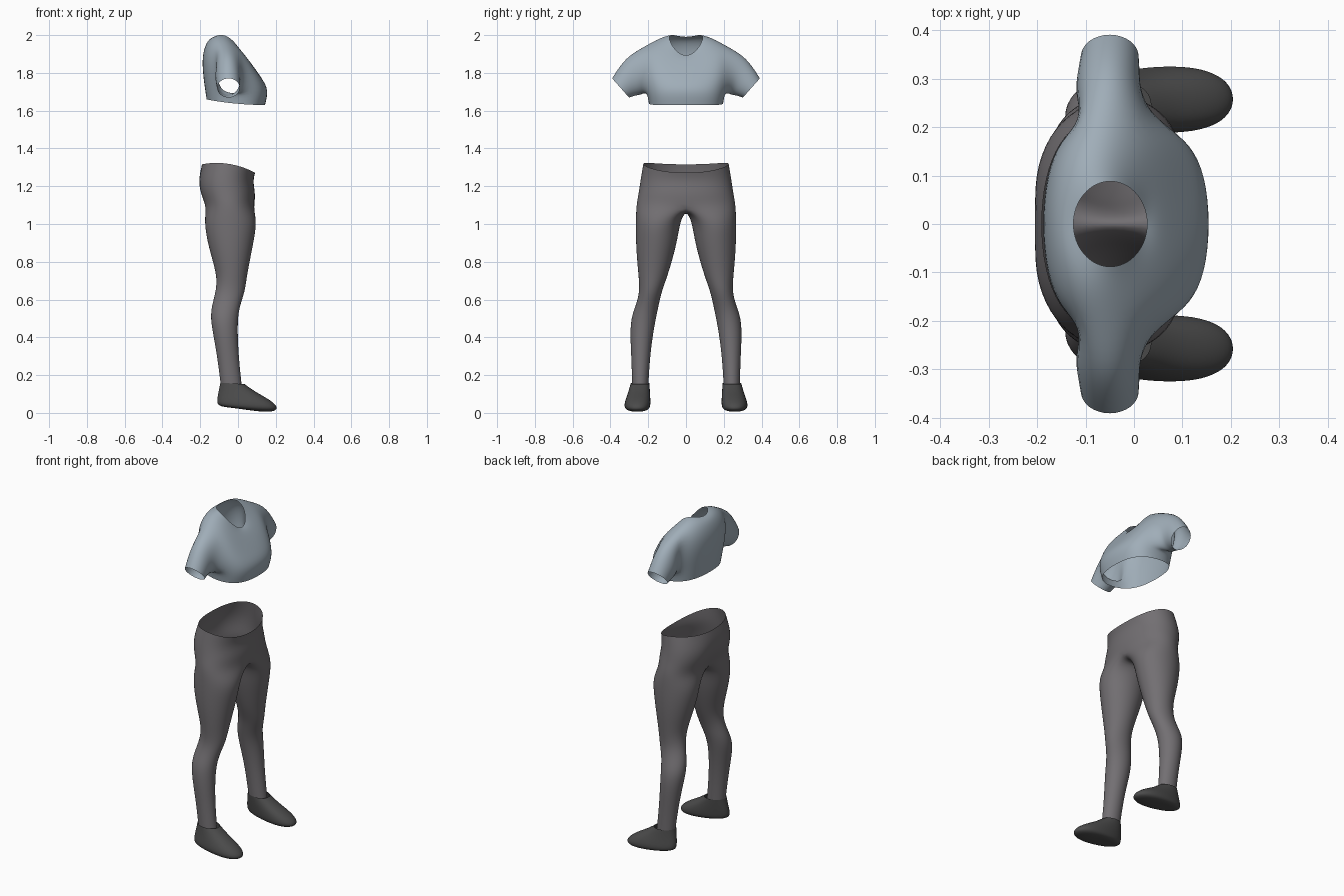
import bpy, bmesh
from math import sin, cos, pi, radians

cube = bpy.data.objects.get("Cube")
if cube:
    bpy.data.objects.remove(cube)


def material(name, color):
    mat = bpy.data.materials.new(name)
    mat.use_nodes = True
    mat.diffuse_color = (*color, 1)
    mat.node_tree.nodes["Principled BSDF"].inputs["Base Color"].default_value = (*color, 1)
    return mat


def power(v, p):
    return (abs(v) ** p) * (1 if v >= 0 else -1)


def ring(bm, n, back, front, half, side_z=None, yc=0, start=0, p=1.0, taper=0):
    """Loop of n points; back and front are (x, z), side_z bends the loop."""
    (xb, zb), (xf, zf) = back, front
    mean = (zb + zf) / 2
    side_z = mean if side_z is None else side_z
    grow = 6 / (4 + 2 * cos(2 * pi / n))      # offsets subdivision shrinkage
    verts = []
    for i in range(n):
        a = radians(start) + 2 * pi * i / n
        c, s = power(cos(a), p), power(sin(a), p)
        verts.append(bm.verts.new((
            (xb + xf) / 2 + (xf - xb) / 2 * c * grow,
            yc + half * s * grow * (1 + taper * c),
            side_z + (zf - zb) / 2 * c + (mean - side_z) * c * c)))
    return verts


def bridge(bm, a, b, skip=()):
    n = len(a)
    for i in range(n):
        if i not in skip:
            bm.faces.new((a[i], a[(i + 1) % n], b[(i + 1) % n], b[i]))


def finish(bm, name, mat):
    bmesh.ops.recalc_face_normals(bm, faces=bm.faces)
    mesh = bpy.data.meshes.new(name)
    bm.to_mesh(mesh)
    bm.free()
    mesh.materials.append(mat)
    for f in mesh.polygons:
        f.use_smooth = True
    obj = bpy.data.objects.new(name, mesh)
    bpy.context.collection.objects.link(obj)
    sub = obj.modifiers.new("Smooth", 'SUBSURF')
    sub.levels = sub.render_levels = 2
    return obj


shirt_blue = material("Shirt blue grey", (0.35, 0.42, 0.48))
trouser_grey = material("Trouser grey", (0.17, 0.16, 0.17))
shoe_grey = material("Shoe dark grey", (0.07, 0.07, 0.07))

# Trousers: hip loops from the waist down
bm = bmesh.new()
hips = [ring(bm, 16, *r, p=0.9) for r in (
    ((-.19, 1.315), (.09, 1.27), .225, 1.32),
    ((-.217, 1.235), (.078, 1.225), .24),
    ((-.21, 1.16), (.092, 1.16), .25),
    ((-.18, 1.09), (.085, 1.09), .262, 1.10))]
for a, b in zip(hips, hips[1:]):
    bridge(bm, a, b)
for loop, dent in zip(hips[1:], (.012, .02, .03)):
    loop[8].co.x += dent
# Crotch strip, then one leg on each side of it
crotch = [bm.verts.new((x, 0, 1.072)) for x in (-.11, -.04, .035)]
legs = (  # z, back x, front x, inner y, outer y
    (1.02, -.178, .10, .03, .265),
    (.92, -.165, .085, .045, .265),
    (.82, -.138, .065, .07, .26),
    (.72, -.11, .046, .10, .25),
    (.64, -.117, .036, .13, .245),
    (.57, -.138, .01, .145, .265),
    (.50, -.146, -.002, .16, .292),
    (.40, -.128, -.002, .178, .295),
    (.28, -.107, .005, .192, .288),
    (.14, -.09, .02, .2, .285))
for side in (1, -1):
    top = [hips[-1][(k * side) % 16] for k in range(9)] + crotch
    for z, xb, xf, yi, yo in legs:
        loop = ring(bm, 12, (xb, z), (xf, z), side * (yo - yi) / 2,
                    yc=side * (yi + yo) / 2, start=-30)
        bridge(bm, top, loop)
        top = loop
finish(bm, "trousers", trouser_grey)

# Shirt: torso loops from neckline to hem, leaving arm holes
bm = bmesh.new()
torso = [ring(bm, 16, *r, p=p) for p, r in (
    (1.0, ((-.125, 1.99), (.027, 1.89), .088, 1.99)),
    (.95, ((-.162, 1.975), (.05, 1.872), .14, 1.98)),
    (.85, ((-.187, 1.90), (.085, 1.825), .215, 1.945)),
    (.8, ((-.187, 1.82), (.125, 1.77), .23, 1.83)),
    (.75, ((-.177, 1.74), (.162, 1.71), .205, 1.70)),
    (.78, ((-.165, 1.66), (.142, 1.63), .195, 1.637)))]
for j, (a, b) in enumerate(zip(torso, torso[1:])):
    bridge(bm, a, b, (3, 4, 11, 12) if j in (2, 3) else ())
# Short sleeves running from the arm holes to the cuffs
for side in (1, -1):
    hole = [torso[j][(i * side) % 16] for j, i in (
        (2, 4), (2, 3), (3, 3), (4, 3), (4, 4), (4, 5), (3, 5), (2, 5))]
    for (yt, zt), (yb, zb), xc, rx in (
            ((.305, 1.895), (.235, 1.682), -.055, .068),
            ((.36, 1.825), (.272, 1.678), -.052, .064),
            ((.392, 1.772), (.30, 1.668), -.05, .06)):
        loop = []
        for i in range(8):
            a = 2 * pi * i / 8
            t = (1 - cos(a) * 1.08) / 2
            loop.append(bm.verts.new((xc + rx * 1.1 * sin(a),
                                      side * (yt + (yb - yt) * t),
                                      zt + (zb - zt) * t)))
        bridge(bm, hole, loop)
        hole = loop
finish(bm, "shirt", shirt_blue)

# Shoes: loops from the ankle opening down to the sole
for side, name in ((1, "left_shoe"), (-1, "right_shoe")):
    bm = bmesh.new()
    loops = [ring(bm, 16, b, f, h, yc=side * y, p=.9, taper=t) for b, f, h, y, t in (
        ((-.093, .16), (.035, .152), .05, .243, 0),
        ((-.10, .125), (.085, .115), .055, .247, .05),
        ((-.107, .09), (.15, .08), .062, .252, .12),
        ((-.11, .06), (.20, .045), .068, .257, .15),
        ((-.105, .042), (.21, .016), .066, .258, .15),
        ((-.08, .032), (.17, .004), .05, .258, .15),
        ((-.02, .026), (.10, .008), .02, .258, 0))]
    for a, b in zip(loops, loops[1:]):
        bridge(bm, a, b)
    bm.faces.new(loops[-1])
    finish(bm, name, shoe_grey)
